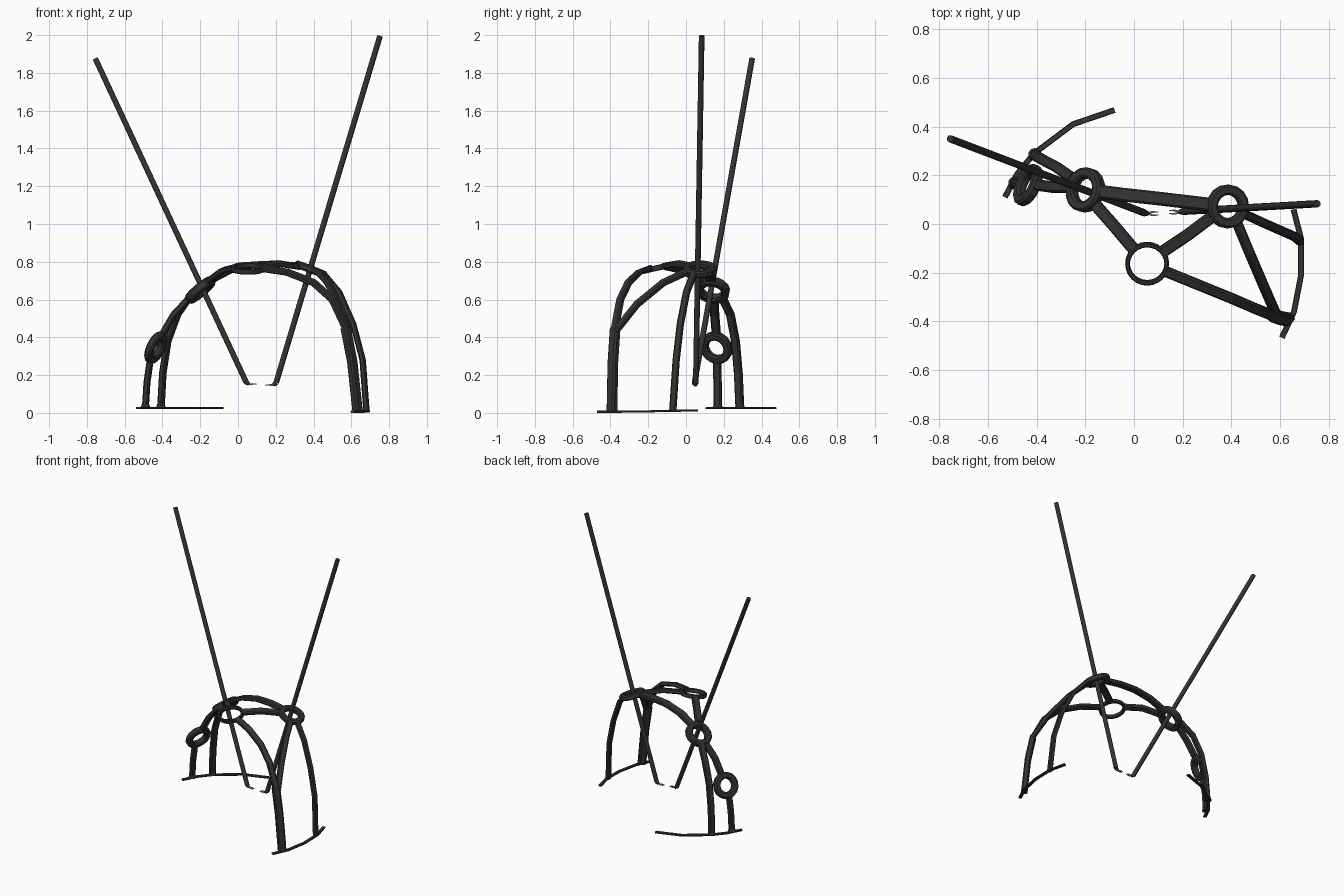
import bpy, bmesh, math
from mathutils import Vector

cube = bpy.data.objects.get("Cube")
if cube:
    bpy.data.objects.remove(cube, do_unlink=True)


def material(name, v):
    m = bpy.data.materials.new(name)
    m.use_nodes = True
    m.diffuse_color = (v, v, v, 1)
    m.node_tree.nodes["Principled BSDF"].inputs["Base Color"].default_value = (v, v, v, 1)
    return m


DARK = material("dark grey", 0.033)
STEEL = material("light steel", 0.4)


def finish(name, bm, mat, smooth=False):
    bmesh.ops.recalc_face_normals(bm, faces=bm.faces)
    me = bpy.data.meshes.new(name)
    bm.to_mesh(me)
    bm.free()
    me.materials.append(mat)
    ob = bpy.data.objects.new(name, me)
    bpy.context.collection.objects.link(ob)
    if smooth:
        bpy.ops.object.select_all(action='DESELECT')
        ob.select_set(True)
        bpy.context.view_layer.objects.active = ob
        bpy.ops.object.shade_smooth_by_angle(angle=math.radians(40))


def section(w, t, cut=0.22):
    """Chamfered rectangle, w wide and t thick."""
    w, t = w / 2, t / 2
    c = min(w, t) * 2 * cut
    return [(w, t - c), (w - c, t), (c - w, t), (-w, t - c),
            (-w, c - t), (c - w, -t), (w - c, -t), (w, c - t)]


def outward(p):
    """Direction away from the middle of the dome."""
    return p - Vector((0.1, 0.05, min(p.z, 0.15)))


def sweep(name, points, prof, normal=outward, mat=DARK, closed=False, scale=None):
    """Carry a cross-section along a polyline, keeping its flat side along normal."""
    pts = [Vector(p) for p in points]
    n = len(pts)
    bm = bmesh.new()
    loops = []
    for i, p in enumerate(pts):
        if closed:
            d = pts[(i + 1) % n] - pts[i - 1]
        else:
            d = pts[min(i + 1, n - 1)] - pts[max(i - 1, 0)]
        d.normalize()
        side = d.cross(normal(p)).normalized()
        up = side.cross(d).normalized()
        s = scale[i] if scale else 1
        loops.append([bm.verts.new(p + side * a * s + up * b * s) for a, b in prof])
    k = len(prof)
    for i in range(n if closed else n - 1):
        a, b = loops[i], loops[(i + 1) % n]
        for j in range(k):
            bm.faces.new((a[j], a[(j + 1) % k], b[(j + 1) % k], b[j]))
    if not closed:
        bm.faces.new(loops[0])
        bm.faces.new(loops[-1])
    finish(name, bm, mat)


def ring(name, centre, axis, outer, inner, thick, sides=16):
    c, z = Vector(centre), Vector(axis).normalized()
    u = z.orthogonal().normalized()
    v = z.cross(u)
    r = (outer + inner) / 2
    pts = [c + (u * math.cos(a) + v * math.sin(a)) * r
           for a in (2 * math.pi * i / sides for i in range(sides))]
    sweep(name, pts, section(outer - inner, thick), lambda p: z, closed=True)


def rod(name, a, b, r1, r2, sides=12):
    a, b = Vector(a), Vector(b)
    d = b - a
    bm = bmesh.new()
    bmesh.ops.create_cone(bm, cap_ends=True, segments=sides, radius1=r1,
                          radius2=r2, depth=d.length)
    bm.transform(d.to_track_quat('Z', 'Y').to_matrix().to_4x4())
    bmesh.ops.translate(bm, verts=bm.verts, vec=(a + b) / 2)
    finish(name, bm, DARK, True)


# Port rings lying on the dome
ring("upper_right_ring", (-0.20, 0.14, 0.65), (-0.63, 0.15, 0.76), 0.092, 0.05, 0.05)
ring("upper_left_ring", (0.385, 0.072, 0.76), (0.36, -0.02, 0.93), 0.09, 0.048, 0.038)
ring("top_front_ring", (0.054, -0.163, 0.765), (0, -0.22, 0.97), 0.09, 0.071, 0.03, 24)
ring("lower_right_ring", (-0.435, 0.16, 0.345), (-0.84, 0.38, 0.4), 0.09, 0.046, 0.042)

# Curved struts of the frame: name, width, thickness, path
struts = [
    ("rear_top_strut", 0.055, 0.03, [(-0.135, 0.132, 0.705), (-0.04, 0.12, 0.755),
                                     (0.08, 0.107, 0.785), (0.2, 0.093, 0.79),
                                     (0.31, 0.08, 0.78)]),
    ("right_front_strut", 0.048, 0.03, [(-0.155, 0.075, 0.70), (-0.08, -0.01, 0.755),
                                        (0.0, -0.105, 0.775)]),
    ("left_front_strut", 0.048, 0.03, [(0.32, 0.03, 0.775), (0.22, -0.045, 0.79),
                                       (0.12, -0.112, 0.78)]),
    ("front_arc_strut", 0.042, 0.03, [(0.13, -0.195, 0.765), (0.26, -0.248, 0.745),
                                      (0.40, -0.305, 0.69), (0.50, -0.348, 0.60),
                                      (0.575, -0.378, 0.44)]),
    ("left_side_strut", 0.04, 0.03, [(0.425, 0.0, 0.745), (0.475, -0.12, 0.69),
                                     (0.535, -0.26, 0.575), (0.585, -0.375, 0.43)]),
    ("front_left_leg", 0.054, 0.042, [(0.57, -0.375, 0.45), (0.605, -0.387, 0.27),
                                      (0.633, -0.392, 0.01)]),
    ("rear_left_leg", 0.036, 0.03, [(0.455, 0.04, 0.735), (0.535, 0.003, 0.64),
                                    (0.61, -0.03, 0.47), (0.66, -0.052, 0.28),
                                    (0.68, -0.07, 0.01)]),
    ("rear_right_leg", 0.044, 0.03, [(-0.255, 0.19, 0.615), (-0.32, 0.235, 0.52),
                                     (-0.372, 0.262, 0.38), (-0.398, 0.277, 0.21),
                                     (-0.408, 0.285, 0.03)]),
    ("right_link_strut", 0.046, 0.032, [(-0.265, 0.15, 0.60), (-0.34, 0.152, 0.52),
                                        (-0.395, 0.16, 0.425)]),
    ("front_right_leg", 0.042, 0.032, [(-0.466, 0.165, 0.27), (-0.482, 0.167, 0.16),
                                       (-0.49, 0.168, 0.03)]),
]
for name, width, thick, path in struts:
    sweep(name, path, section(width, thick))
    # Flared foot where a leg on the right meets its base strip
    if name.endswith("right_leg"):
        foot = Vector(path[-1])
        rod(name + "_foot", foot, foot + Vector((0, 0, 0.022)), 0.027, 0.018, 10)


# Curved base strips
def flat(p):
    return Vector((0, 0, 1))


sweep("left_base_strip", [(0.607, -0.467, 0.006), (0.657, -0.36, 0.006), (0.686, -0.21, 0.008),
                          (0.686, -0.06, 0.011), (0.655, 0.06, 0.013)],
      section(0.024, 0.011), flat)
sweep("right_base_strip", [(-0.53, 0.11, 0.025), (-0.48, 0.205, 0.025), (-0.41, 0.29, 0.025),
                           (-0.25, 0.41, 0.025), (-0.08, 0.468, 0.025)],
      section(0.024, 0.011), flat)

# Long instruments with a bent wrist and a pair of jaws
tools = [("right", (-0.755, 0.35, 1.875), (0.042, 0.046, 0.165), 1),
         ("left", (0.752, 0.083, 1.996), (0.202, 0.052, 0.16), -1)]
for side, top, tip, s in tools:
    t = Vector(tip)
    wrist = t + Vector((0.016 * s, -0.003, -0.013))
    rod(side + "_instrument_shaft", top, tip, 0.015, 0.015)
    rod(side + "_instrument_wrist", t, wrist, 0.015, 0.009)
    for k, name in ((1, "rear"), (-1, "front")):
        mid = wrist + Vector((0.018 * s, 0.007 * k, 0.001))
        end = wrist + Vector((0.042 * s, 0.006 * k, 0.0))
        sweep(f"{side}_{name}_jaw", [wrist, mid, end], section(0.009, 0.009),
              flat, STEEL, scale=[1, 0.9, 0.4])
